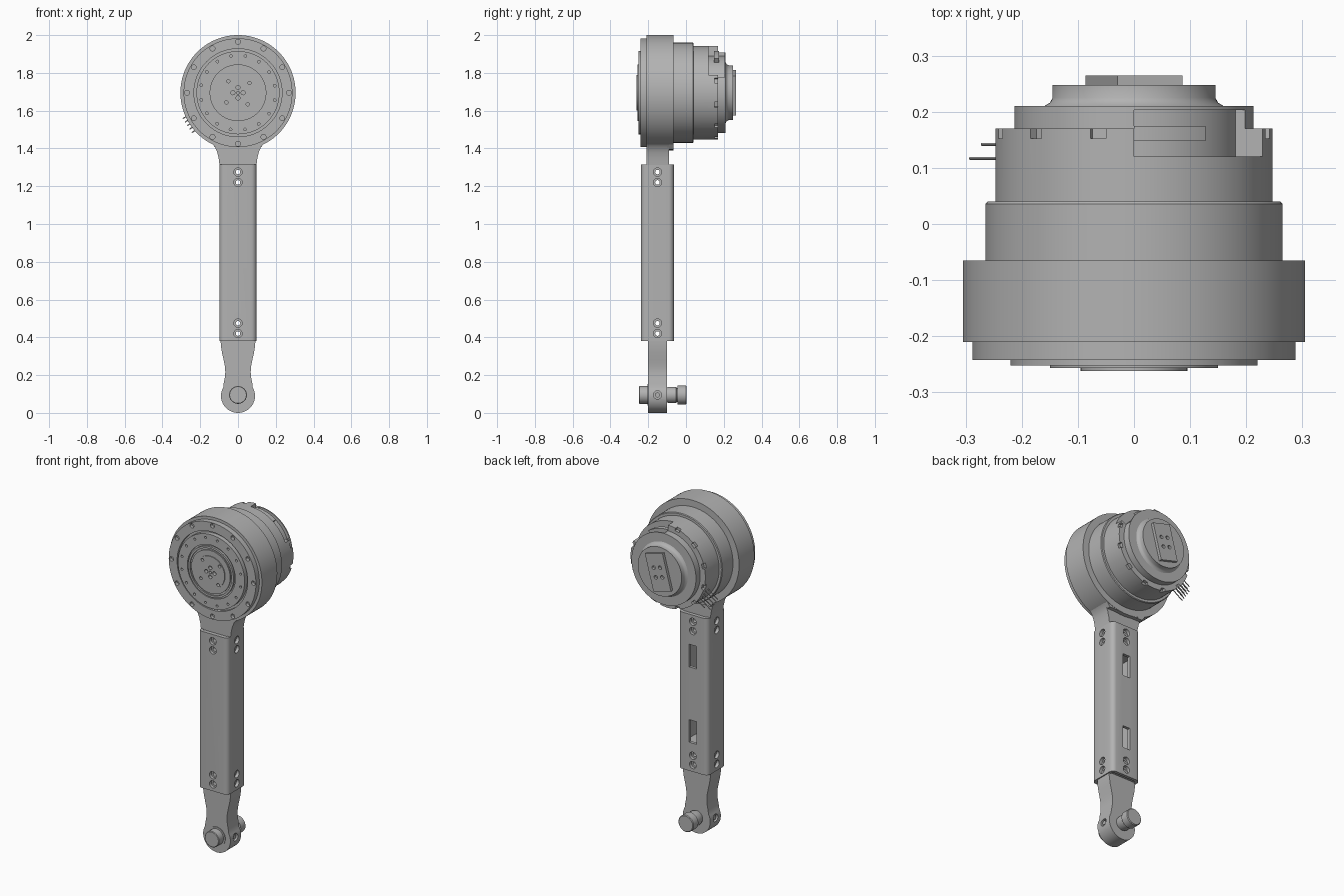
import bpy, bmesh, math
from mathutils import Matrix, Vector

if "Cube" in bpy.data.objects:
    bpy.data.objects.remove(bpy.data.objects["Cube"])

GREY = bpy.data.materials.new("machined_grey")
GREY.diffuse_color = (0.45, 0.45, 0.45, 1)
GREY.use_nodes = True
GREY.node_tree.nodes["Principled BSDF"].inputs["Base Color"].default_value = GREY.diffuse_color
AX = 1.695          # height of the drive axis
YC = -0.151         # depth centre of the arm


def finish(name, bm, angle=30):
    bmesh.ops.recalc_face_normals(bm, faces=bm.faces)
    me = bpy.data.meshes.new(name)
    bm.to_mesh(me)
    bm.free()
    me.materials.append(GREY)
    ob = bpy.data.objects.new(name, me)
    bpy.context.collection.objects.link(ob)
    activate(ob)
    bpy.ops.object.shade_smooth_by_angle(angle=math.radians(angle))
    return ob


def activate(ob):
    bpy.ops.object.select_all(action='DESELECT')
    ob.select_set(True)
    bpy.context.view_layer.objects.active = ob


def lathe(name, profile, z, n=96):
    """Turn (radius, y) points around a y-directed axis at height z."""
    bm = bmesh.new()
    vs = [bm.verts.new((r, y, 0)) for r, y in profile]
    es = [bm.edges.new(p) for p in zip(vs, vs[1:])]
    bmesh.ops.spin(bm, geom=vs + es, axis=(0, 1, 0), cent=(0, 0, 0),
                   steps=n, angle=2 * math.pi)
    bmesh.ops.remove_doubles(bm, verts=bm.verts, dist=1e-5)
    bmesh.ops.translate(bm, verts=bm.verts, vec=(0, 0, z))
    return finish(name, bm)


def add_prism(bm, pts, y0, y1):
    f = bm.faces.new([bm.verts.new((x, y0, z)) for x, z in pts])
    g = bmesh.ops.extrude_face_region(bm, geom=[f])['geom']
    bmesh.ops.translate(bm, vec=(0, y1 - y0, 0),
                        verts=[v for v in g if isinstance(v, bmesh.types.BMVert)])


def prism(name, pts, y0, y1):
    bm = bmesh.new()
    add_prism(bm, pts, y0, y1)
    return finish(name, bm)


def add_cyl(bm, a, b, r, n=24):
    a, b = Vector(a), Vector(b)
    rot = (b - a).to_track_quat('Z', 'Y').to_matrix().to_4x4()
    bmesh.ops.create_cone(bm, cap_ends=True, segments=n, radius1=r, radius2=r,
                          depth=(b - a).length,
                          matrix=Matrix.Translation((a + b) / 2) @ rot)


def add_box(bm, lo, hi, rot=Matrix()):
    c = [(p + q) / 2 for p, q in zip(lo, hi)]
    s = [q - p for p, q in zip(lo, hi)]
    bmesh.ops.create_cube(bm, size=1, matrix=rot @ Matrix.Translation(c)
                          @ Matrix.Diagonal((*s, 1)))


def cut(ob, bm):
    cutter = finish("cutter", bm)
    cutter.hide_render = True
    m = ob.modifiers.new("cut", 'BOOLEAN')
    m.operation, m.solver, m.object = 'DIFFERENCE', 'EXACT', cutter
    activate(ob)
    bpy.ops.object.modifier_apply(modifier=m.name)
    bpy.data.objects.remove(cutter)
    activate(ob)
    bpy.ops.object.shade_smooth_by_angle(angle=math.radians(30))


def polar(r, deg, cz=AX):
    t = math.radians(deg)
    return r * math.cos(t), cz + r * math.sin(t)


def sector(r0, r1, a0, a1, n=16):
    k = [a0 + (a1 - a0) * i / n for i in range(n + 1)]
    return [polar(r1, a) for a in k] + [polar(r0, a) for a in reversed(k)]


# Rotary drive: stepped housing with ring grooves on the front
drive = lathe("drive_housing", [
    (0, -.262), (.095, -.262), (.095, -.257), (.128, -.257), (.128, -.25),
    (.138, -.25), (.138, -.257), (.15, -.257), (.15, -.245), (.158, -.245),
    (.158, -.252), (.22, -.252), (.22, -.225), (.233, -.225), (.233, -.242),
    (.288, -.242), (.288, -.21), (.305, -.21), (.305, -.065), (.265, -.065),
    (.265, .036), (.261, .04), (.247, .04), (.247, .17), (.213, .17),
    (.213, .21), (.16, .21), (.15, .216), (.145, .225), (.145, .248),
    (0, .248)], AX)

# Bolt holes on the front, connector recess and rim notches at the back
bm = bmesh.new()
for count, r, size, off, depth in ((12, .27, .013, 0, .02), (16, .198, .007, 11, .015),
                                   (4, .08, .009, 40, .012), (4, .027, .011, 0, .012),
                                   (1, 0, .008, 0, .012)):
    for i in range(count):
        x, z = polar(r, off + i * 360 / count)
        add_cyl(bm, (x, -.3, z), (x, -.242 - (.01 if r < .25 else 0) + depth, z), size, 16)
add_prism(bm, sector(.195, .28, 22, 90), .12, .203)
for i in range(12):
    a = 15 + 30 * i
    if not 20 < a < 90:
        rot = Matrix.Translation((0, 0, AX)) @ Matrix.Rotation(-math.radians(a), 4, 'Y')
        add_box(bm, (.232, .152, -.014), (.27, .19, .014), rot)
cut(drive, bm)
prism("connector_step", sector(.19, .222, 55, 90), .148, .175)

# Slanted plate on the rear cap
bm = bmesh.new()
tilt = Matrix.Translation((0, 0, AX)) @ Matrix.Rotation(math.radians(15), 4, 'Y')
add_box(bm, (-.06, .24, -.109), (.06, .265, .109), tilt)
plate = finish("rear_plate", bm)
bm = bmesh.new()
for sx in (-1, 1):
    for sz in (-1, 1):
        p = tilt @ Vector((sx * .022, 0, sz * .028))
        add_cyl(bm, (p.x, .25, p.z), (p.x, .3, p.z), .011, 16)
cut(plate, bm)

# Contact pins on the lower left of the drive
bm = bmesh.new()
t = math.radians(213)
d = Vector((math.cos(t), 0, math.sin(t)))
side = Vector((-d.z, 0, d.x))
for i in range(5):
    for y, reach in ((.117, .32), (.142, .295)):
        o = Vector((0, y, AX)) + side * (i - 2) * .022
        add_cyl(bm, o + d * .235, o + d * reach, .0028, 8)
finish("contact_pins", bm)

# Neck joining the drive to the tube
half = [(.098, 1.312), (.102, 1.345), (.11, 1.38), (.122, 1.408), (.14, 1.427),
        (.17, 1.447), (.17, 1.5)]
prism("neck", half + [(-x, z) for x, z in reversed(half)], -.21, -.09)
prism("neck_rear_pad", [(.113, 1.395), (.14, 1.43), (.14, 1.5), (-.14, 1.5),
                        (-.14, 1.43), (-.113, 1.395)], -.1, -.067)

# Hollow square tube with rounded edges, bolt holes and rear slots
HOLES = (.42, .475, 1.22, 1.275)


def rounded(hx, hy, z0, z1, r, name):
    bm = bmesh.new()
    add_box(bm, (-hx, YC - hy, z0), (hx, YC + hy, z1))
    edges = [e for e in bm.edges if abs(e.verts[0].co.z - e.verts[1].co.z) > .01]
    bmesh.ops.bevel(bm, geom=edges, offset=r, segments=6, profile=.5, affect='EDGES')
    return bm if name is None else finish(name, bm)


def cross_holes(r):
    bm = bmesh.new()
    for z in HOLES:
        add_cyl(bm, (0, YC - .2, z), (0, YC + .2, z), r)
    return bm


def side_holes(r):
    bm = bmesh.new()
    for z in HOLES:
        add_cyl(bm, (-.2, YC, z), (.2, YC, z), r)
    return bm


tube = rounded(.098, .087, .38, 1.315, .028, "arm_tube")
cut(tube, rounded(.08, .069, .3, 1.4, .014, None))
cut(tube, cross_holes(.022))
cut(tube, side_holes(.022))
bm = bmesh.new()
for z0 in (.55, 1.0):
    add_box(bm, (-.024, -.1, z0), (.024, 0, z0 + .135))
cut(tube, bm)

# Plugs inside both tube ends
for name, z0, z1 in (("lower_plug", .385, .53), ("upper_plug", 1.165, 1.312)):
    plug = rounded(.0795, .0685, z0, z1, .014, name)
    cut(plug, cross_holes(.012))
    cut(plug, side_holes(.012))

# Waisted lower rod with a round eye
half = [(.092, .39), (.091, .36), (.085, .32), (.076, .28), (.069, .245), (.067, .215),
        (.07, .185), (.076, .155)] + [polar(.09, a, .09) for a in range(30, -90, -8)]
rod = prism("rod_end", half + [(0, 0)] + [(-x, z) for x, z in reversed(half)], -.2, -.1)
bm = bmesh.new()
for s in (-1, 1):
    add_cyl(bm, (s * .07, YC, .095), (s * .12, YC, .095), .022)
cut(rod, bm)
bm = bmesh.new()
for s in (-1, 1):
    add_cyl(bm, (s * .06, YC, .095), (s * .084, YC, .095), .013)
finish("set_screws", bm)

# Stepped hinge pin through the eye
lathe("hinge_pin", [
    (0, -.248), (.044, -.248), (.047, -.245), (.047, -.204), (.057, -.204),
    (.057, -.198), (.04, -.198), (.04, -.1), (.043, -.09), (.043, -.052),
    (.037, -.05), (.037, -.045), (.05, -.045), (.05, -.001), (.046, .003),
    (0, .003)], .095, 48)
